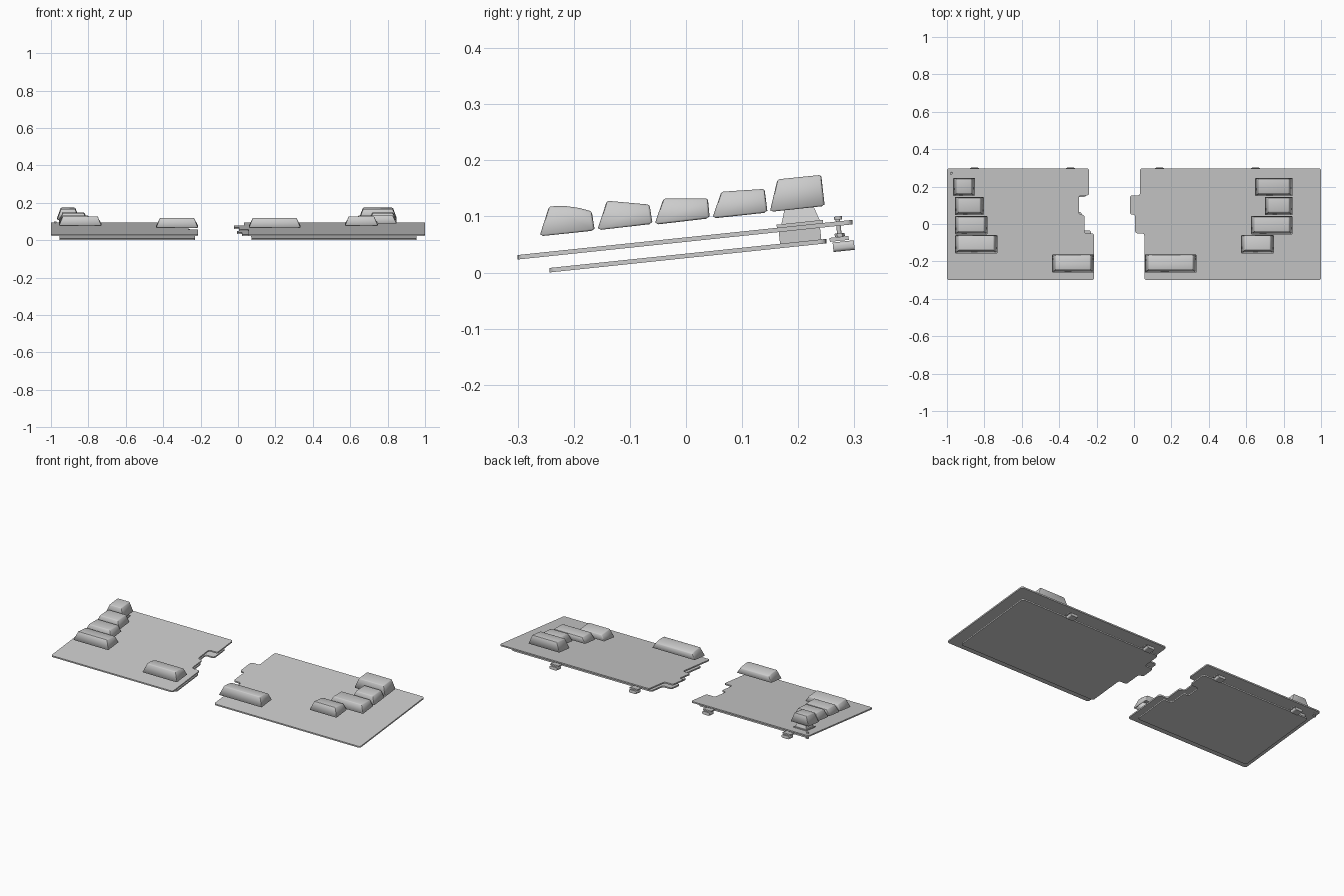
import bpy, bmesh, math
from mathutils import Matrix

if "Cube" in bpy.data.objects:
    bpy.data.objects.remove(bpy.data.objects["Cube"])

SLOPE = 0.105
TILT = math.atan(SLOPE)


def finish(bm, name, smooth=False):
    bmesh.ops.recalc_face_normals(bm, faces=bm.faces)
    me = bpy.data.meshes.new(name)
    bm.to_mesh(me)
    bm.free()
    ob = bpy.data.objects.new(name, me)
    bpy.context.collection.objects.link(ob)
    if smooth:
        bpy.context.view_layer.objects.active = ob
        bpy.ops.object.select_all(action='DESELECT')
        ob.select_set(True)
        bpy.ops.object.shade_smooth_by_angle(angle=math.radians(35))
    return ob


def plate(name, outline, z, thick=0.008, radius=0.012):
    """Sloping sheet with rounded corners."""
    bm = bmesh.new()
    f = bm.faces.new([bm.verts.new((x, y, -thick / 2)) for x, y in outline])
    bmesh.ops.bevel(bm, geom=bm.verts[:], offset=radius, segments=4,
                    affect='VERTICES', profile=0.5)
    r = bmesh.ops.extrude_face_region(bm, geom=bm.faces[:])
    for v in r['geom']:
        if isinstance(v, bmesh.types.BMVert):
            v.co.z += thick
    for v in bm.verts:
        v.co.z += z + v.co.y * SLOPE
    return finish(bm, name, True)


def block(name, c, size, taper=1.0, bevel=0.0, segs=2):
    """Tilted box, optionally narrowing towards the top."""
    bm = bmesh.new()
    bmesh.ops.create_cube(bm, size=1)
    for v in bm.verts:
        t = taper if v.co.z > 0 else 1
        v.co = (v.co.x * size[0] * t, v.co.y * size[1] * t, v.co.z * size[2])
    if bevel:
        ed = [e for e in bm.edges
              if abs(e.verts[0].co.y - e.verts[1].co.y) > size[1] * 0.5]
        bmesh.ops.bevel(bm, geom=ed, offset=bevel, segments=segs,
                        affect='EDGES', profile=0.5)
    bmesh.ops.transform(bm, verts=bm.verts,
                        matrix=Matrix.Translation(c) @ Matrix.Rotation(TILT, 4, 'X'))
    return finish(bm, name, bool(bevel))


def cylinder(name, c, r, h, n=20):
    bm = bmesh.new()
    bmesh.ops.create_cone(bm, cap_ends=True, segments=n, radius1=r, radius2=r, depth=h,
                          matrix=Matrix.Translation(c) @ Matrix.Rotation(TILT, 4, 'X'))
    return finish(bm, name, True)


def keycap(name, x0, x1, base, top):
    """Hollow tapered cap; base and top are side-profile points, front to back."""
    inset = 0.02
    bm = bmesh.new()
    sides = []
    for xb, xt in ((x0, x0 + inset), (x1, x1 - inset)):
        pts = [(xb, *base[0])] + [(xt, *p) for p in top] + [(xb, *base[1])]
        sides.append([bm.verts.new(p) for p in pts])
    a, b = sides
    for i in range(len(a) - 1):
        bm.faces.new((a[i], b[i], b[i + 1], a[i + 1]))
    bm.faces.new(a)
    bm.faces.new(b)
    bmesh.ops.recalc_face_normals(bm, faces=bm.faces)
    ed = [e for e in bm.edges if len(e.link_faces) == 2 and e.calc_face_angle() > 0.5]
    bmesh.ops.bevel(bm, geom=ed, offset=0.004, segments=2, affect='EDGES', profile=0.5)
    ob = finish(bm, name, True)
    m = ob.modifiers.new("wall", 'SOLIDIFY')
    m.thickness = 0.007
    m.offset = -1
    return ob


# Plates: upper sheet and inset lower sheet for each half
def outline(outer, steps, y0, y1, cuts):
    pts = [(outer, y0), (steps[0], y0)]
    for i, y in enumerate(cuts):
        pts += [(steps[i], y), (steps[i + 1], y)]
    return pts + [(steps[-1], y1), (outer, y1)]


LEFT = (-0.213, -0.265, -0.295, -0.24)
RIGHT = (0.055, 0.006, -0.022, 0.032)
for side, outer, steps, s in (("left", -1, LEFT, -1), ("right", 1, RIGHT, 1)):
    plate(side + "_top_plate", outline(outer, steps, -0.3, 0.297, (-0.05, 0.05, 0.153)), 0.0587)
    plate(side + "_bottom_plate",
          outline(outer - s * 0.045, [v + s * 0.016 for v in steps], -0.243, 0.25,
                  (-0.035, 0.065, 0.145)), 0.0297)

# Keycaps: side profile for each row, back to front, with left and right extents
ROWS = [
    (((0.150, 0.111), (0.247, 0.121)), ((0.163, 0.166), (0.241, 0.174)),
     (-0.967, -0.850), (0.648, 0.848)),
    (((0.048, 0.100), (0.145, 0.110)), ((0.063, 0.144), (0.140, 0.149)),
     (-0.957, -0.803), (0.700, 0.848)),
    (((-0.055, 0.089), (0.042, 0.100)), ((-0.040, 0.132), (0.039, 0.132)),
     (-0.957, -0.783), (0.625, 0.848)),
    (((-0.157, 0.079), (-0.060, 0.090)), ((-0.141, 0.128), (-0.065, 0.121)),
     (-0.957, -0.730), (0.572, 0.748)),
    (((-0.260, 0.068), (-0.163, 0.078)),
     ((-0.244, 0.118), (-0.215, 0.1185), (-0.19, 0.115), (-0.168, 0.109)),
     (-0.438, -0.214), (0.058, 0.334)),
]
for i, (base, top, lx, rx) in enumerate(ROWS, 1):
    keycap(f"left_keycap_row_{i}", *lx, base, top)
    keycap(f"right_keycap_row_{i}", *rx, base, top)

# Key switch under the corner key
kx, ky = -0.909, 0.203
block("switch_lower_housing", (kx, ky, 0.068), (0.074, 0.074, 0.034))
block("switch_flange", (kx, ky, 0.0865), (0.083, 0.083, 0.006))
block("switch_upper_housing", (kx, ky, 0.101), (0.072, 0.070, 0.027), 0.75)
block("switch_stem", (kx, ky, 0.124), (0.026, 0.026, 0.040))

# Rear connectors below the top plates
for i, x in enumerate((-0.853, -0.339, 0.136, 0.650), 1):
    block(f"connector_{i}_shell", (x, 0.281, 0.047), (0.048, 0.038, 0.017), 1, 0.006, 3)
    block(f"connector_{i}_board", (x, 0.273, 0.060), (0.052, 0.034, 0.007))

# Corner screw
sx, sy = -0.978, 0.272
cylinder("screw_shaft", (sx, sy, 0.081), 0.004, 0.034)
cylinder("screw_head", (sx, sy - 0.001, 0.097), 0.007, 0.006)
cylinder("screw_nut", (sx, sy + 0.002, 0.067), 0.009, 0.006, 6)
